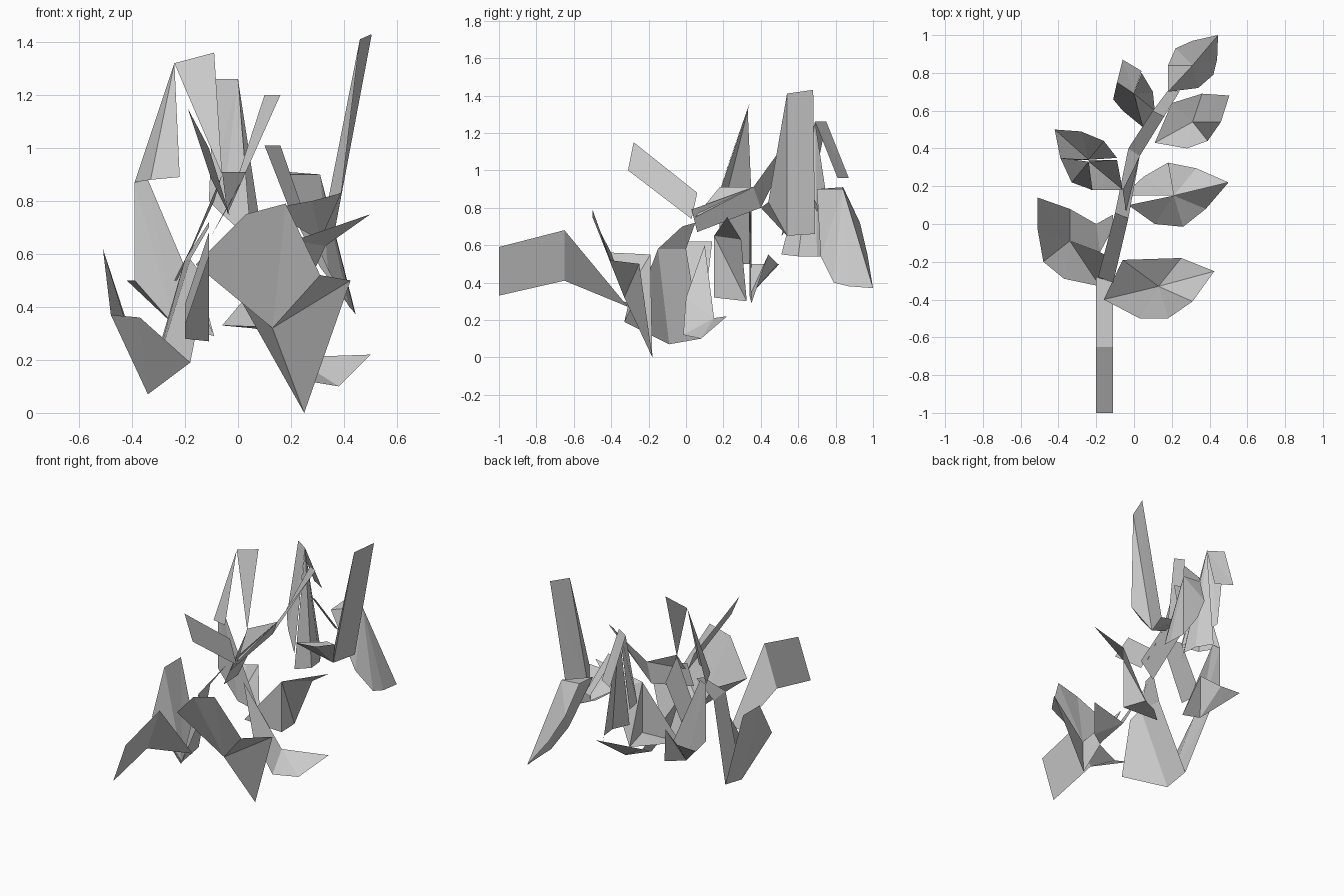
import bpy

def sheet(name, verts, faces):
    me = bpy.data.meshes.new(name)
    me.from_pydata(verts, [], faces)
    me.update()
    ob = bpy.data.objects.new(name, me)
    bpy.context.collection.objects.link(ob)
    return ob

def strip(name, pairs):
    """Ribbon through successive left/right cross-lines."""
    verts = [p for pair in pairs for p in pair]
    faces = [(2*i, 2*i+1, 2*i+3, 2*i+2) for i in range(len(pairs)-1)]
    return sheet(name, verts, faces)

def fan(name, rib, edge):
    """Half leaf folded around one rib point, edge runs base to tip."""
    return sheet(name, [rib] + edge, [(0, i, i+1) for i in range(1, len(edge))])

# stem pieces
strip("stem_lower", [((-.20, -1, .33), (-.11, -1, .59)),
                     ((-.20, -.65, .41), (-.11, -.65, .68)),
                     ((-.20, -.28, .28), (-.11, -.31, .27))])
strip("stem_middle", [((-.19, -.28, 1.15), (-.11, -.31, 1.0)),
                      ((-.10, .06, .88), (-.03, .03, .74))])
strip("stem_upper", [((-.10, .06, .67), (-.03, .03, .79)),
                     ((-.03, .40, .80), (.03, .36, .91))])
fan("stem_fork", (-.04, .05, .75), [(.03, .36, .91), (-.06, .18, .91)])
strip("stem_top", [((-.03, .40, .80), (.03, .36, .91)),
                   ((.10, .60, 1.2), (.16, .57, 1.2))])
strip("stem_tip", [((.10, .60, 1.01), (.16, .57, 1.01)),
                   ((.19, .72, .78), (.24, .70, .78))])

# lower right leaf
rib = (.13, -.33, .32)
fan("leaf_lower_right_front", rib, [(-.16, -.40, .56), (.03, -.50, .75), (.18, -.50, .79),
                                    (.31, -.41, .52), (.425, -.25, .50)])
fan("leaf_lower_right_back", rib, [(-.16, -.40, .56), (-.06, -.19, .55), (.25, -.18, .0),
                                   (.425, -.25, .50)])

# middle right leaf
low = (.21, .15, .32)
fan("leaf_middle_right_back", (.21, .15, .65), [(-.06, .15, .33), low, (.18, .325, .30),
                                                (.33, .295, .63), (.50, .22, .75)])
fan("leaf_middle_right_base", low, [(-.06, .15, .33), (.05, .25, .32), (.18, .325, .30)])
fan("leaf_middle_right_front", (.21, .15, .21), [(-.03, .10, .60), (.11, .0, .32),
                                                 (.26, -.015, .12), (.38, .08, .10), (.50, .22, .22)])

# lower left leaf
rib = (-.34, -.09, .07)
fan("leaf_lower_left_outer", rib, [(-.18, -.33, .19), (-.37, -.29, .36), (-.48, -.20, .37),
                                   (-.51, -.03, .62), (-.51, .14, .62), (-.34, .08, .10)])
strip("leaf_lower_left_inner", [(rib, (-.34, .08, .10)), ((-.18, -.15, .58), (-.20, .0, .58)),
                                ((-.11, -.02, .70), (-.11, .05, .72))])
strip("leaf_lower_left_base", [(rib, (-.18, -.15, .58)), ((-.18, -.33, .19), (-.12, -.18, .50))])

# middle left leaf
rib = (-.24, .33, 1.32)
fan("leaf_middle_left_front", rib, [(-.39, .35, .87), (-.33, .22, .88), (-.22, .18, .89)])
fan("leaf_middle_left_base", rib, [(-.09, .34, 1.36), (-.06, .18, .90)])
strip("leaf_middle_left_inner", [((-.23, .18, .50), (-.06, .18, .90)),
                                 ((-.24, .34, .50), (-.09, .34, .80))])
rib = (-.24, .34, .33)
fan("leaf_middle_left_back", rib, [(-.09, .35, .29), (-.16, .44, .55), (-.28, .49, .50),
                                   (-.42, .50, .50), (-.39, .35, .50)])
fan("leaf_middle_left_fold", rib, [(-.39, .35, .50), (-.39, .35, .87), (-.34, .34, .88),
                                   (-.09, .35, .29)])

# upper right leaf
rib = (.31, .54, .65)
fan("leaf_upper_right_front", rib, [(.11, .43, .77), (.28, .40, .80), (.39, .44, .83),
                                    (.46, .54, 1.41), (.505, .68, 1.43), (.36, .69, .66)])
fan("leaf_upper_right_back", rib, [(.11, .43, .77), (.20, .64, .72), (.36, .69, .66)])

# top right leaf
rib = (.31, .84, .90)
fan("leaf_top_right_back", rib, [(.18, .70, .90), (.18, .84, .91), (.22, .93, .72),
                                 (.31, .97, .55), (.445, 1, .37), (.44, .87, .38)])
fan("leaf_top_right_front", rib, [(.18, .70, .90), (.34, .72, .54), (.42, .79, .40),
                                  (.44, .87, .38)])

# top left leaf
rib = (.0, .69, 1.26)
fan("leaf_top_left_outer", rib, [(.05, .51, .65), (-.06, .60, .75), (-.11, .66, .80),
                                 (-.09, .75, 1.26), (-.06, .87, .96), (.04, .81, .96)])
fan("leaf_top_left_inner", rib, [(.05, .51, .55), (.11, .60, .54), (.10, .70, .54),
                                 (.04, .80, .54)])
